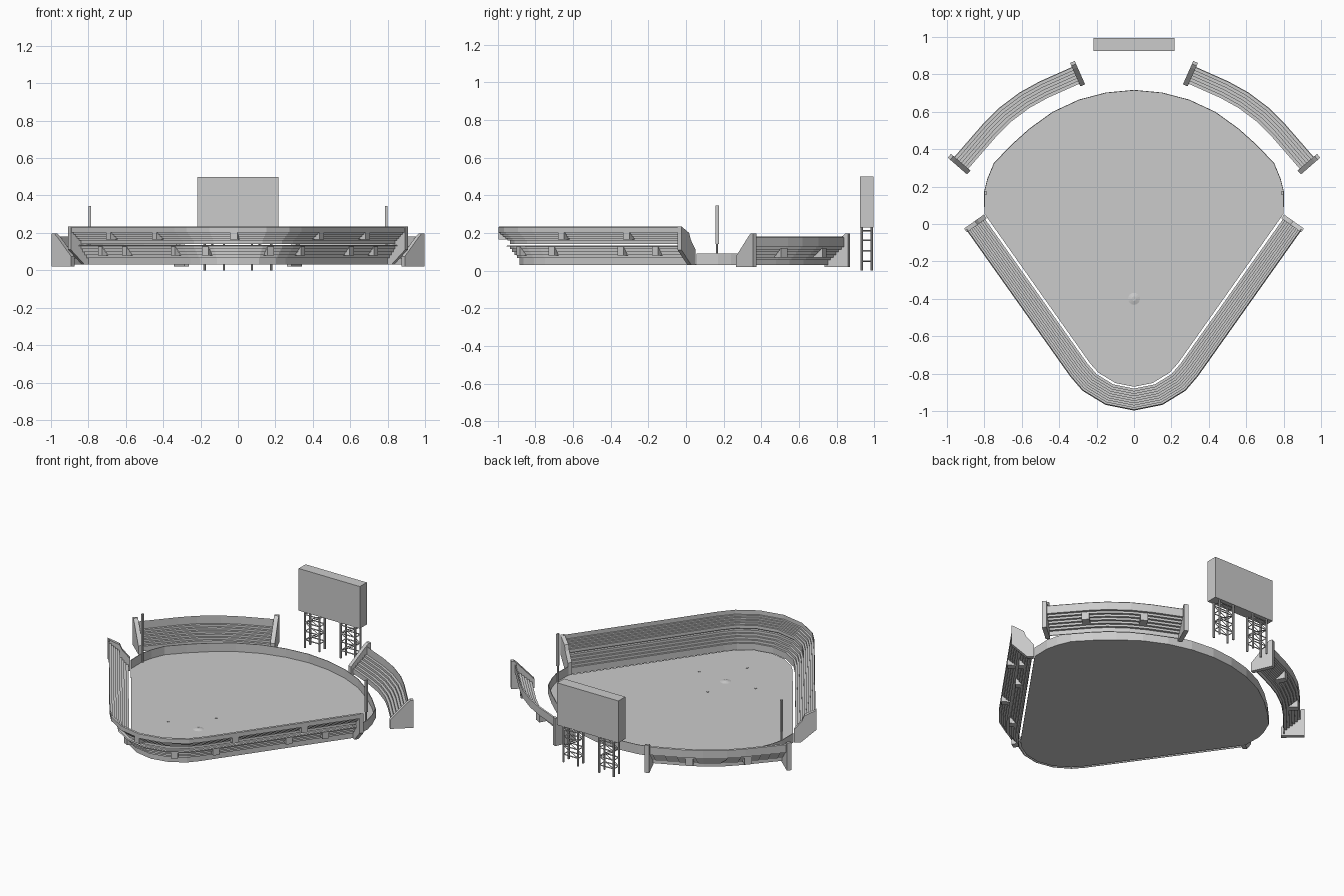
import bpy, bmesh, math
from mathutils import Vector

if "Cube" in bpy.data.objects:
    bpy.data.objects.remove(bpy.data.objects["Cube"])


def finish(name, bm):
    bmesh.ops.recalc_face_normals(bm, faces=bm.faces)
    me = bpy.data.meshes.new(name)
    bm.to_mesh(me)
    bm.free()
    ob = bpy.data.objects.new(name, me)
    bpy.context.collection.objects.link(ob)
    return ob


def right_of(a, b):
    d = (Vector(b) - Vector(a)).normalized()
    return Vector((d.y, -d.x))


def sweep(name, path, profile):
    """Sweep a closed (outward distance, height) profile along a flat path."""
    bm = bmesh.new()
    rings = []
    for i, p in enumerate(path):
        n1 = right_of(path[max(i - 1, 0)], path[max(i, 1)])
        last = len(path) - 1
        n2 = right_of(path[min(i, last - 1)], path[min(i + 1, last)])
        n = (n1 + n2) / (1 + n1.dot(n2))
        rings.append([bm.verts.new((p[0] + n.x * d, p[1] + n.y * d, z)) for d, z in profile])
    k = len(profile)
    for a, b in zip(rings, rings[1:]):
        for j in range(k):
            bm.faces.new((a[j], a[(j + 1) % k], b[(j + 1) % k], b[j]))
    bm.faces.new(rings[0])
    bm.faces.new(rings[-1])
    return finish(name, bm)


def piece(path, f, width):
    """Short straight stretch of a path, centred at length fraction f."""
    pts = [Vector(p) for p in path]
    lens = [(b - a).length for a, b in zip(pts, pts[1:])]
    s = f * sum(lens)
    for a, b, l in zip(pts, pts[1:], lens):
        if s <= l + 1e-6:
            break
        s -= l
    t = (b - a).normalized()
    c = a + t * s
    return [c - t * width / 2, c + t * width / 2]


def shell(line, t=0.005):
    """Thicken a stepped line into a closed profile."""
    return line + [(d + t, z - (t if z > 0.04 else 0)) for d, z in reversed(line)]


def stairs(d, z, n, tread, rise):
    pts = []
    for i in range(n):
        pts += [(d + i * tread, z + i * rise), (d + (i + 1) * tread, z + i * rise)]
    return pts


def box(name, x0, x1, y0, y1, z0, z1):
    bm = bmesh.new()
    bmesh.ops.create_cube(bm, size=1)
    for v in bm.verts:
        v.co = ((x0, x1)[v.co.x > 0], (y0, y1)[v.co.y > 0], (z0, z1)[v.co.z > 0])
    return finish(name, bm)


def bar(name, a, b, r=0.005, seg=4):
    a, b = Vector(a), Vector(b)
    bm = bmesh.new()
    bmesh.ops.create_cone(bm, cap_ends=True, segments=seg, radius1=r, radius2=r, depth=(b - a).length)
    q = (b - a).to_track_quat('Z', 'Y')
    for v in bm.verts:
        v.co = q @ v.co + (a + b) / 2
    return finish(name, bm)


def mirrored(pts):
    return [(-x, y) for x, y in pts]


# playing field slab
arc = [(.8, .055), (.802, .17), (.785, .24), (.75, .325), (.66, .42), (.56, .51),
       (.435, .6), (.295, .665), (.15, .703), (0, .717)]
vee = [(.1, -.85), (.19, -.795), (.235, -.745)]
half = vee + arc[:-1]
outline = [(0, -.87)] + half + [(0, .717)] + mirrored(half)[::-1]
bm = bmesh.new()
face = bm.faces.new([bm.verts.new((x, y, .03)) for x, y in outline])
ext = bmesh.ops.extrude_face_region(bm, geom=[face])
for v in ext['geom']:
    if isinstance(v, bmesh.types.BMVert):
        v.co.z = .035
finish("field", bm)

# outfield fence
fence = arc + mirrored(arc[:-1])[::-1]
sweep("outfield_fence", fence, [(-.004, .03), (-.004, .09), (0, .09), (0, .03)])

# mound, plate and bases
bm = bmesh.new()
bmesh.ops.create_cone(bm, cap_ends=True, segments=16, radius1=.032, radius2=.012, depth=.006)
bmesh.ops.translate(bm, verts=bm.verts, vec=(0, -.4, .038))
finish("mound", bm)
for x, y in [(0, -.62), (.2, -.42), (0, -.22), (-.2, -.42)]:
    box("base", x - .005, x + .005, y - .005, y + .005, .034, .038)

# main grandstand: two stepped tiers around the infield
side = [(.11, -.858), (.2, -.803), (.25, -.745), (.803, .035)]
main = mirrored(side)[::-1] + [(0, -.88)] + side
lower = [(0, .03)] + stairs(0, .072, 5, .0125, .0155)
lower[-1] = (.068, lower[-1][1])
sweep("lower_tier", main, shell(lower))
upper = [(.05, .145)] + stairs(.05, .165, 5, .012, .0105) + [(.11, .235)]
sweep("upper_tier", main, shell(upper))
for f in (.14, .31, .5, .69, .86):
    sweep("upper_entrance", piece(main, f, .04), [(.062, .165), (.115, .165), (.115, .207)])
for f in (.08, .17, .35, .44, .56, .65, .83, .92):
    sweep("lower_entrance", piece(main, f, .04), [(.022, .08), (.062, .08), (.062, .128)])
for f in (0, 1):
    sweep("main_end_wall", piece(main, f, .025),
          [(-.01, .03), (-.01, .11), (.035, .165), (.05, .2), (.12, .235), (.12, .11), (.03, .03)])

# outfield stands with end walls
out = [(.895, .285), (.73, .475), (.66, .545), (.56, .62), (.46, .675), (.28, .755)]
bleacher = [(0, .03)] + stairs(0, .062, 6, .0155, .0135) + [(.093, .18)]
wall = [(-.015, .02), (-.015, .075), (.085, .18), (.105, .197), (.122, .197), (.122, .02)]
for path in (out, mirrored(out)[::-1]):
    sweep("outfield_stand", path, shell(bleacher))
    for f in (.3, .7):
        sweep("outfield_entrance", piece(path, f, .045), [(.03, .07), (.09, .07), (.09, .12)])
    for f in (0, 1):
        sweep("outfield_end_wall", piece(path, f, .027), wall)

# foul poles with narrow screens
for s in (-1, 1):
    bar("foul_pole", (s * .793, .165, .03), (s * .793, .165, .345), .005, 8)
    box("foul_screen", s * .793 - .006, s * .793 + .006, .158, .174, .14, .345)

# scoreboard on two lattice towers
box("scoreboard", -.217, .217, .925, .995, .23, .5)
levels = [.05, .105, .16, .212]
for xa, xb in ((-.178, -.075), (.075, .178)):
    ya, yb = .934, .986
    for x in (xa, xb):
        for y in (ya, yb):
            bar("tower_post", (x, y, 0), (x, y, .235), .0065, 8)
        for z in levels:
            bar("tower_side_rung", (x, ya, z), (x, yb, z), .004)
    for y in (ya, yb):
        for i, z in enumerate(levels):
            bar("tower_rung", (xa, y, z), (xb, y, z), .004)
            if i:
                a, b = (xa, xb) if i % 2 else (xb, xa)
                bar("tower_brace", (a, y, levels[i - 1]), (b, y, z), .003)
